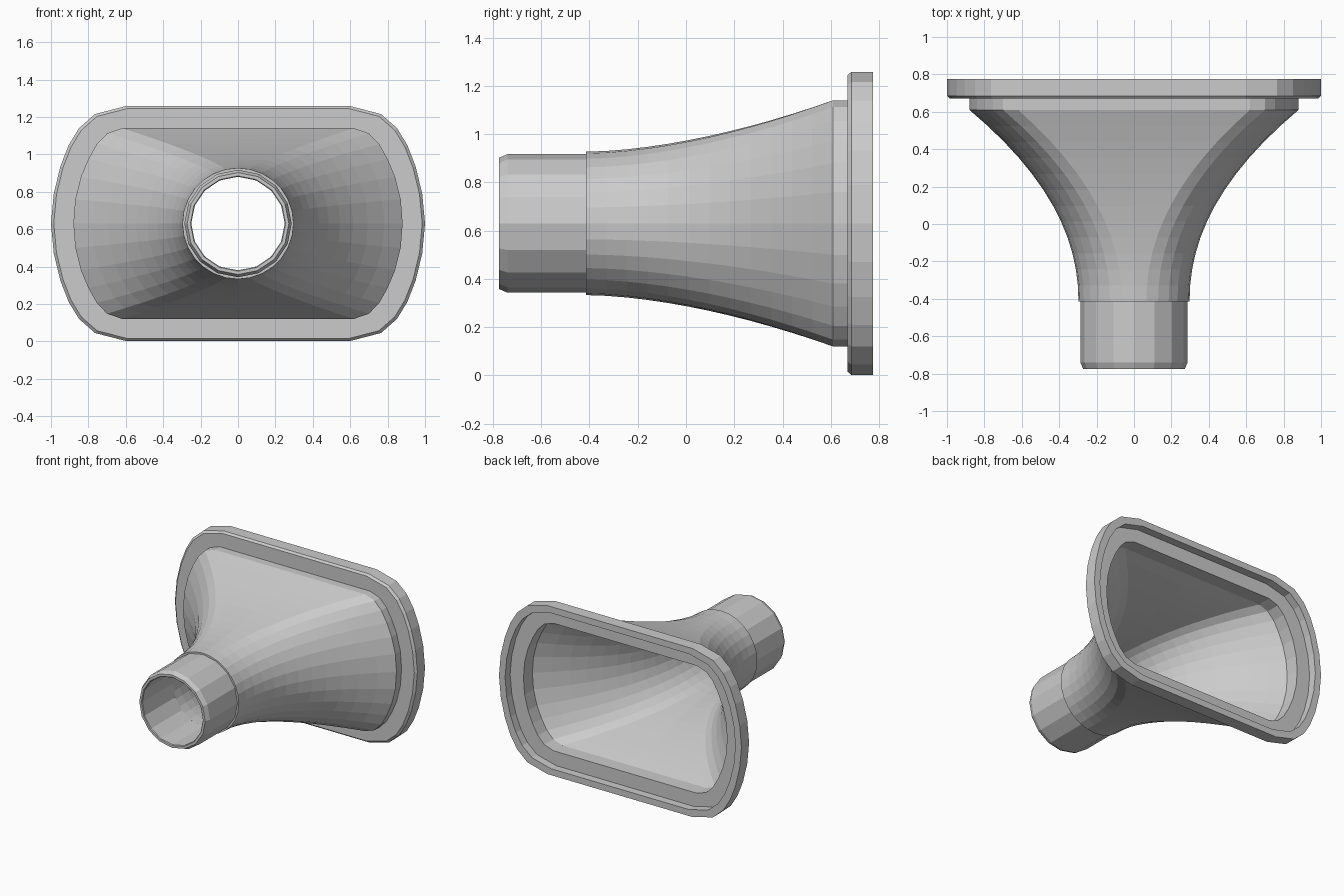
import bpy, bmesh, math

if "Cube" in bpy.data.objects:
    bpy.data.objects.remove(bpy.data.objects["Cube"])

CENTRE_Z = 0.63
MOUTH_Y, THROAT_Y = 0.61, -0.415

grey = bpy.data.materials.new("grey_plastic")
grey.use_nodes = True
grey.diffuse_color = (0.6, 0.6, 0.6, 1)
grey.node_tree.nodes["Principled BSDF"].inputs["Base Color"].default_value = (0.6, 0.6, 0.6, 1)


def loft(name, rings, closed=False):
    """Skin consecutive rings of equal point count with quads."""
    bm = bmesh.new()
    loops = [[bm.verts.new(p) for p in ring] for ring in rings]
    pairs = list(zip(loops, loops[1:]))
    if closed:
        pairs.append((loops[-1], loops[0]))
    n = len(rings[0])
    for a, b in pairs:
        for i in range(n):
            j = (i + 1) % n
            bm.faces.new((a[i], a[j], b[j], b[i]))
    bmesh.ops.recalc_face_normals(bm, faces=bm.faces)
    mesh = bpy.data.meshes.new(name)
    bm.to_mesh(mesh)
    bm.free()
    mesh.materials.append(grey)
    obj = bpy.data.objects.new(name, mesh)
    bpy.context.collection.objects.link(obj)
    return obj


def mirror_quarter(quarter):
    """Full outline from a quarter that runs from the side to the top."""
    half = quarter + [(-x, z) for x, z in quarter[-2::-1]]
    return half + [(x, -z) for x, z in half[-2:0:-1]]


def circle(r, n):
    return [(r * math.cos(2 * math.pi * i / n), r * math.sin(2 * math.pi * i / n)) for i in range(n)]


def place(outline, y):
    return [(x, y, CENTRE_Z + z) for x, z in outline]


def resize(outline, w, h):
    """Scale an outline to the given half width and half height."""
    mx = max(x for x, z in outline)
    mz = max(z for x, z in outline)
    return [(x * w / mx, z * h / mz) for x, z in outline]


# Bulged-side outlines of the mouth and of the flange
mouth = mirror_quarter([(0.88, 0), (0.87, 0.13), (0.84, 0.25), (0.80, 0.345), (0.755, 0.425),
                        (0.70, 0.482), (0.62, 0.51), (0, 0.51)])
flange = mirror_quarter([(1, 0), (0.985, 0.16), (0.95, 0.305), (0.905, 0.42), (0.85, 0.51),
                         (0.765, 0.585), (0.60, 0.628), (0, 0.628)])
COUNT = len(mouth)


def flare(radius, w, h, steps=12):
    """Rings that change from the round throat to the wide mouth."""
    start, end = circle(radius, COUNT), resize(mouth, w, h)
    rings = []
    for k in range(steps + 1):
        s = k / steps
        u, v = s ** 2.1, s ** 1.7
        outline = [(a + (c - a) * u, b + (d - b) * v) for (a, b), (c, d) in zip(start, end)]
        rings.append(place(outline, THROAT_Y + (MOUTH_Y - THROAT_Y) * s))
    return rings


# Horn with flange: outside, flange, recessed back ledge, then inside
outer = flare(0.297, 0.88, 0.51)
inner = flare(0.25, 0.84, 0.475)
rim = [
    place(mouth, 0.67),
    place(resize(flange, 0.985, 0.615), 0.67),
    place(flange, 0.685),
    place(flange, 0.775),
    place(resize(flange, 0.95, 0.58), 0.775),
    place(resize(flange, 0.95, 0.58), 0.715),
    place(resize(mouth, 0.84, 0.475), 0.715),
]
loft("flared_horn", outer + rim + inner[::-1], closed=True)

# Round spout with a chamfered lip
profile = [(0.287, -0.41), (0.287, -0.74), (0.272, -0.775), (0.255, -0.775), (0.25, -0.77), (0.25, -0.41)]
loft("spout", [place(circle(r, 16), y) for r, y in profile])
